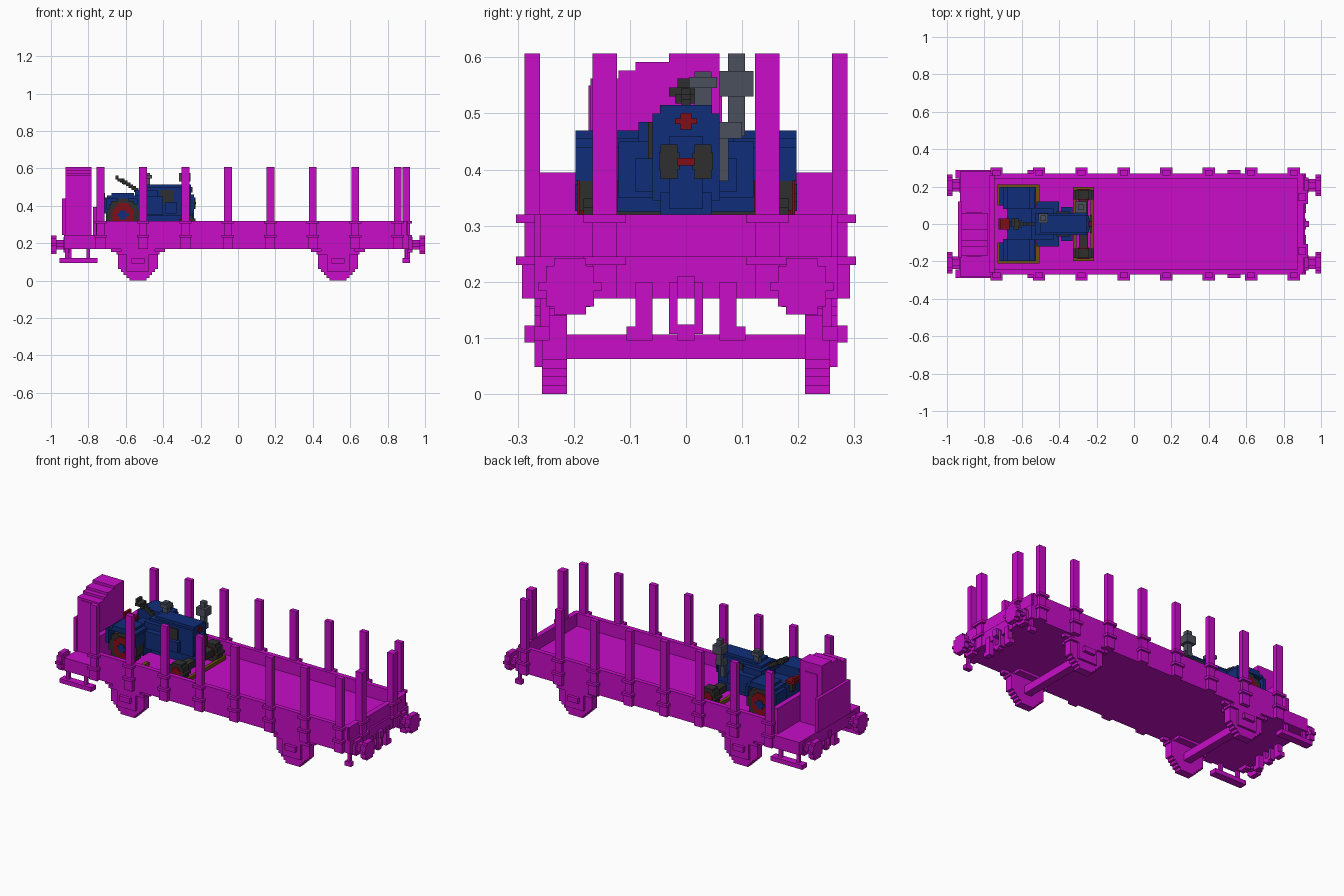
import bpy
import bmesh
from math import sqrt
from mathutils import Matrix, Vector

cube = bpy.data.objects.get("Cube")
if cube:
    bpy.data.objects.remove(cube)

STEP = .015


def material(name, red, green, blue):
    mat = bpy.data.materials.new(name)
    mat.use_nodes = True
    colour = (red, green, blue, 1)
    mat.diffuse_color = colour
    shader = next(node for node in mat.node_tree.nodes if node.type == 'BSDF_PRINCIPLED')
    shader.inputs["Base Color"].default_value = colour
    return mat


MAGENTA = material("magenta", .58, .004, .58)
BLUE = material("dark blue", .005, .027, .19)
RED = material("dark red", .22, .004, .008)
BLACK = material("rubber black", .028, .028, .028)
GREY = material("steel grey", .07, .08, .11)
BROWN = material("timber brown", .16, .08, .006)


def build(name, mat, blocks, mirror):
    """Make one object from (x, y, z) ranges, mirrored across the named axes."""
    bm = bmesh.new()
    for ranges in blocks:
        low, high = (Vector(corner) for corner in zip(*ranges))
        scale = Matrix.Diagonal((*(high - low), 1))
        bmesh.ops.create_cube(bm, size=1, matrix=Matrix.Translation((low + high) / 2) @ scale)
    mesh = bpy.data.meshes.new(name)
    bm.to_mesh(mesh)
    bm.free()
    mesh.materials.append(mat)
    obj = bpy.data.objects.new(name, mesh)
    bpy.context.collection.objects.link(obj)
    if mirror:
        mod = obj.modifiers.new("mirror", 'MIRROR')
        mod.use_axis = [axis in mirror for axis in "xyz"]
        mod.use_mirror_merge = False


def box(name, mat, x, y, z, mirror=""):
    build(name, mat, [(x, y, z)], mirror)


def around(centre, half):
    return (centre - half, centre + half)


def wide(half):
    return around(0, half)


def disc(name, mat, radius, z, x, y, mirror="y"):
    """Stepped disc from stacked rows; the axis given as a range is its thickness."""
    count = max(3, round(2 * radius / STEP))
    row = 2 * radius / count
    blocks = []
    for i in range(count):
        height = (i + .5) * row - radius
        half = max(row, round(sqrt(radius ** 2 - height ** 2) / row) * row)
        level = around(z + height, row / 2)
        if isinstance(x, tuple):
            blocks.append((x, around(y, half), level))
        else:
            blocks.append((around(x, half), y, level))
    build(name, mat, blocks, mirror)


# Main levels and widths of the wagon
BASE, FLOOR, RIM, TOP = .17, .245, .32, .607
INNER, SIDE, STAKE, SOCKET = .243, .27, .288, .303
BACK, MIDDLE, FRONT = -.93, -.76, .9

# Wagon body
box("wagon_floor", MAGENTA, x=(BACK, FRONT), y=wide(SIDE - .01), z=(BASE, FLOOR))
box("side_wall", MAGENTA, x=(MIDDLE, FRONT), y=(INNER, SIDE), z=(BASE, RIM), mirror="y")
box("front_end_wall", MAGENTA, x=around(FRONT - .01, STEP), y=wide(SIDE - .01), z=(BASE, RIM))
box("brake_end_wall", MAGENTA, x=around(MIDDLE, STEP), y=wide(SIDE - .01), z=(BASE, .395))
box("front_headstock", MAGENTA, x=(FRONT, FRONT + STEP), y=wide(SIDE), z=(BASE, FLOOR))
box("brake_platform", MAGENTA, x=(BACK, MIDDLE), y=wide(SIDE + .01), z=(BASE, FLOOR))

# Stakes with their sockets
for i in range(8):
    x = -.735 + i * .227
    box("side_stake", MAGENTA, around(x, .021), (SIDE - .01, STAKE), (BASE, TOP), mirror="y")
    box("socket_plate", MAGENTA, around(x, .026), (SIDE, STAKE + .004), (BASE, FLOOR), mirror="y")
    for top in (RIM, FLOOR):
        box("side_socket", MAGENTA, around(x, .033), (SIDE, SOCKET), (top - STEP, top), mirror="y")
box("end_stake", MAGENTA, x=around(FRONT, .02), y=around(.145, .022), z=(BASE, TOP), mirror="y")
for top in (RIM, FLOOR):
    box("end_socket", MAGENTA, x=(FRONT, FRONT + .03), y=around(.145, .038),
        z=(top - STEP, top), mirror="y")

# Brake cabin with a stepped roof
CABIN = around(-.852, .07)
for i, edge in enumerate((-.17, -.12, -.09, -.03)):
    top = TOP - (3 - i) * STEP
    box("cabin_roof_step" if i else "brake_cabin", MAGENTA, x=CABIN, y=(edge, .06),
        z=(top - STEP if i else FLOOR, top))
for edge in (-.17, .06):
    box("cabin_panel", MAGENTA, x=around(-.855, .04), y=around(edge, .004), z=(.26, .55))
box("cabin_end_box", MAGENTA, x=(-.94, -.92), y=(-.18, .12), z=(FLOOR, .44))

# Buffers, couplings and hoses at both ends
disc("buffer_head", MAGENTA, radius=.05, z=.192, x=(.97, 1), y=.207, mirror="xy")
disc("buffer_stem", MAGENTA, radius=.025, z=.192, x=(FRONT, .97), y=.207, mirror="xy")
disc("buffer_collar", MAGENTA, radius=.042, z=.192, x=(FRONT, .932), y=.207, mirror="xy")
END = around(.905, STEP)
box("brake_hose", MAGENTA, x=END, y=(.06, .09), z=(.095, .2), mirror="xy")
box("hose_end", MAGENTA, x=END, y=(.09, .106), z=(.095, .12), mirror="xy")
box("coupling_link", MAGENTA, x=END, y=(.015, .03), z=(.107, .2), mirror="xy")
box("coupling_hook", MAGENTA, x=(FRONT, .935), y=wide(STEP), z=(BASE, .21), mirror="x")
box("coupling_loop", MAGENTA, x=END, y=wide(STEP), z=(.095, .124), mirror="x")

# Running gear
AXLE = .535
disc("wagon_wheel", MAGENTA, radius=.107, z=.107, x=AXLE, y=(.212, .257), mirror="xy")
box("leaf_spring", MAGENTA, x=around(AXLE, .115), y=(.215, SIDE), z=(.14, .156), mirror="xy")
box("spring_hanger", MAGENTA, x=around(AXLE, .145), y=(.23, .258), z=(.152, BASE), mirror="xy")
box("spring_mount", MAGENTA, x=around(AXLE, .09), y=(BASE, SIDE), z=(.155, BASE), mirror="xy")
box("axle_guard", MAGENTA, x=around(AXLE, .06), y=(.25, SIDE), z=(.048, .14), mirror="xy")
box("axle_box", MAGENTA, x=around(AXLE, .035), y=(.25, STAKE), z=(.092, .122), mirror="xy")
box("axle", MAGENTA, x=around(AXLE, .023), y=wide(.215), z=(.062, .106), mirror="x")

# Boarding steps
box("footboard", MAGENTA, x=(-.955, -.75), y=(INNER, STAKE), z=(.095, .12), mirror="y")
for x in (-.915, -.8):
    box("footboard_hanger", MAGENTA, around(x, .01), (SIDE - STEP, SIDE), (.12, BASE), mirror="y")
box("corner_step", MAGENTA, x=around(FRONT, .02), y=(INNER, SIDE), z=(.095, .12), mirror="y")
box("step_hanger", MAGENTA, x=around(FRONT, .008), y=(INNER, .26), z=(.12, BASE), mirror="y")

# Timber chocks holding the load
CHOCK = (FLOOR, .265)
box("rear_side_chock", BROWN, x=(-.73, -.505), y=(.195, .212), z=CHOCK, mirror="y")
for x in (-.72, -.515):
    box("rear_cross_chock", BROWN, x=around(x, .01), y=(.1, .212), z=CHOCK, mirror="y")
box("front_side_chock", BROWN, x=(-.325, -.215), y=(.185, .198), z=CHOCK, mirror="y")
for x in (-.316, -.224):
    box("front_cross_chock", BROWN, x=around(x, .009), y=wide(.198), z=CHOCK)

# Tractor wheels
REAR, FORE = -.615, -.27
disc("rear_tyre", BLACK, radius=.09, z=.35, x=REAR, y=(.125, .19))
disc("rear_rim", RED, radius=.064, z=.35, x=REAR, y=(.12, .194))
disc("rear_hub", BLUE, radius=.024, z=.35, x=REAR, y=(.1, .198))
disc("front_tyre", BLACK, radius=.05, z=.298, x=FORE, y=(.13, .183))
disc("front_rim", RED, radius=.03, z=.298, x=FORE, y=(.125, .187))
box("front_axle", BLACK, x=around(FORE, .025), y=wide(.13), z=(.285, .325))

# Tractor body
box("fender", BLUE, x=around(REAR, .085), y=(.08, .197), z=(.44, .455), mirror="y")
box("fender_crown", BLUE, x=around(REAR, .06), y=(.08, .197), z=(.455, .47), mirror="y")
box("fender_back", BLUE, x=(-.72, -.7), y=(.1, .197), z=(.36, .44), mirror="y")
box("fender_front", BLUE, x=(-.54, -.525), y=(.08, .197), z=(.38, .44), mirror="y")
box("fender_inside", BLUE, x=around(REAR, .085), y=(.08, .122), z=(RIM, .44), mirror="y")
box("rear_axle_housing", BLUE, x=(-.68, -.53), y=wide(.12), z=(.3, .41))
box("gearbox", BLUE, x=(-.56, -.24), y=wide(.045), z=(.29, .36))
box("hood", BLUE, x=(-.53, -.25), y=wide(.06), z=(.345, .5))
box("hood_crown", BLUE, x=(-.5, -.25), y=wide(.046), z=(.5, .515))
box("engine_side", BLUE, x=(-.52, -.4), y=wide(.12), z=(.35, .45))
box("fuel_tank", BLUE, x=(-.55, -.43), y=wide(.085), z=(.45, .485))
box("engine_block", BLUE, x=(-.39, -.33), y=wide(.09), z=(.36, .42))
box("nose", BLUE, x=(-.255, -.235), y=wide(.03), z=(.33, .46))
box("engine_vent", BLACK, x=(-.415, -.345), y=(.06, .068), z=(.41, .485), mirror="y")
box("grille", BLACK, x=around(-.232, .004), y=(.015, .045), z=(.383, .445), mirror="y")
box("grille_middle", BLACK, x=around(-.232, .004), y=(.012, .048), z=(.4, .43), mirror="y")
box("grille_bar", RED, x=around(-.228, .004), y=wide(STEP), z=around(.414, .007))
disc("nose_badge", RED, radius=.015, z=.486, x=(-.25, -.243), y=0, mirror="")

# Seat and steering
box("seat", RED, x=(-.72, -.665), y=wide(.03), z=(.43, .445))
box("seat_back", RED, x=(-.725, -.71), y=wide(.03), z=(.445, .47))
box("seat_support", BLACK, x=(-.7, -.66), y=wide(STEP), z=(.38, .43))
for i in range(6):
    box("steering_column", BLACK, x=around(-.543 - i * STEP, .012), y=wide(.008),
        z=around(.485 + i * .01, .01))
box("steering_wheel_top", BLACK, x=around(-.647, .008), y=(-.015, .03), z=(.54, .562))
box("steering_wheel", BLACK, x=around(-.63, STEP), y=wide(.03), z=(.53, .546))
box("steering_wheel_base", BLACK, x=around(-.61, .01), y=wide(.02), z=(.518, .535))

# Air filter and exhaust
box("air_filter_pipe", GREY, x=around(-.485, STEP), y=around(.03, STEP), z=(.5, .575))
box("air_filter_cap", GREY, x=around(-.485, .025), y=around(.03, .025), z=(.545, .565))
box("exhaust_pipe", GREY, x=around(-.285, STEP), y=around(.09, STEP), z=(.46, TOP))
box("exhaust_muffler", GREY, x=around(-.285, .03), y=around(.09, .03), z=(.53, .576))
box("exhaust_elbow", GREY, x=around(-.285, .025), y=(.055, .1), z=(.455, .485))
box("exhaust_manifold", GREY, x=around(-.288, .012), y=(.06, .076), z=(.38, .46))
